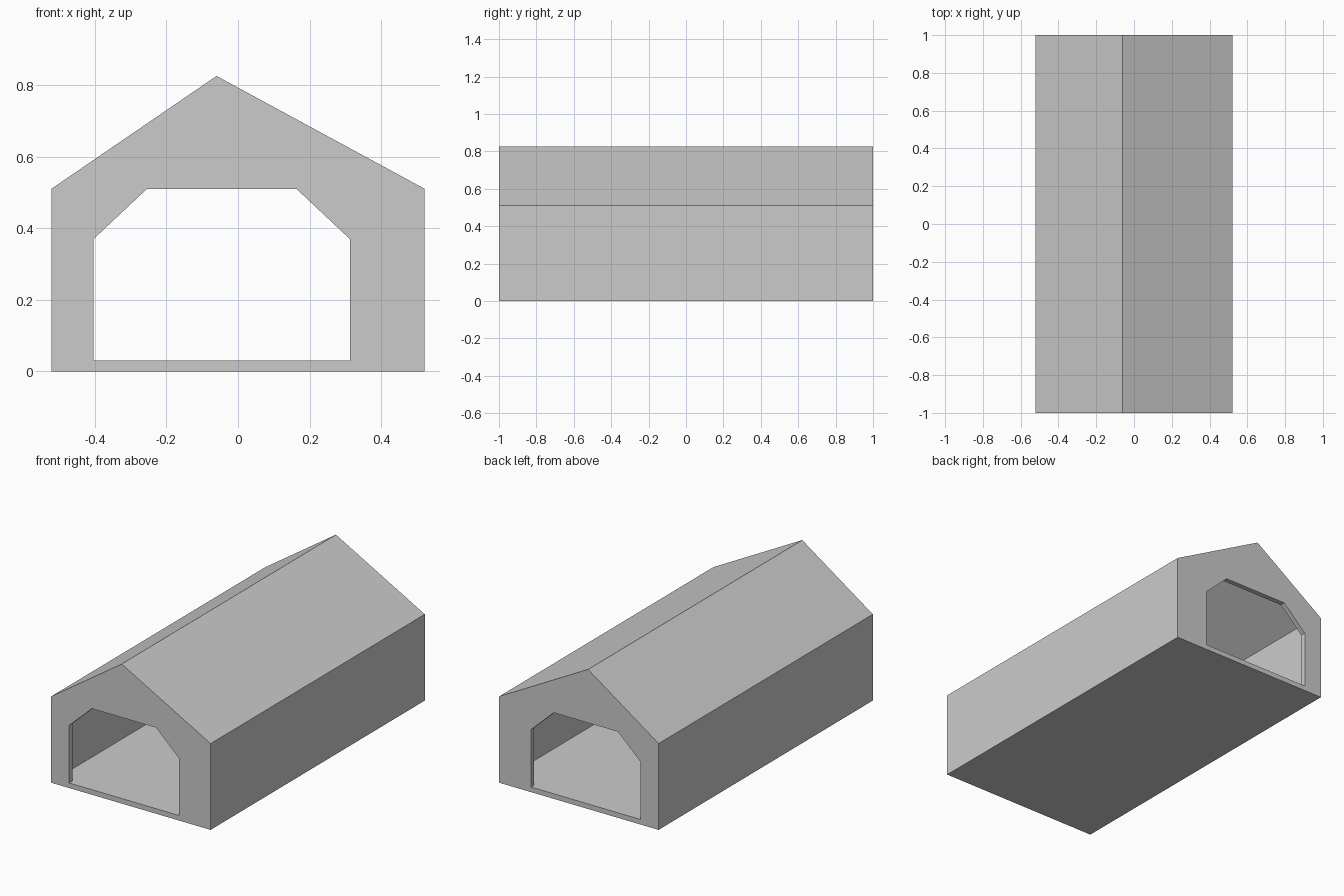
import bpy
import bmesh

if "Cube" in bpy.data.objects:
    bpy.data.objects.remove(bpy.data.objects["Cube"])

LENGTH = 2.0
WALL = 0.03


def prism(name, profile, length):
    """Extrude an (x, z) profile along y, centred on y = 0."""
    bm = bmesh.new()
    face = bm.faces.new([bm.verts.new((x, -length / 2, z)) for x, z in profile])
    ext = bmesh.ops.extrude_face_region(bm, geom=[face], use_keep_orig=True)
    moved = [v for v in ext["geom"] if isinstance(v, bmesh.types.BMVert)]
    bmesh.ops.translate(bm, verts=moved, vec=(0, length, 0))
    bmesh.ops.recalc_face_normals(bm, faces=bm.faces)
    mesh = bpy.data.meshes.new(name)
    bm.to_mesh(mesh)
    bm.free()
    obj = bpy.data.objects.new(name, mesh)
    bpy.context.collection.objects.link(obj)
    return obj


def cut(target, cutter):
    """Subtract the cutter, apply the result and discard the cutter."""
    cutter.hide_render = True
    mod = target.modifiers.new("cut", "BOOLEAN")
    mod.operation = "DIFFERENCE"
    mod.solver = "EXACT"
    mod.object = cutter
    bpy.context.view_layer.objects.active = target
    bpy.ops.object.modifier_apply(modifier=mod.name)
    bpy.data.objects.remove(cutter)


# Outer shell with an off-centre ridge
shed = prism("gabled_shed", [(-0.521, 0), (0.521, 0), (0.521, 0.51),
                             (-0.06, 0.825), (-0.521, 0.51)], LENGTH)

# Hollow interior, leaving thin walls, floor, roof and gable ends
cut(shed, prism("cavity_cutter", [(-0.491, WALL), (0.491, WALL), (0.491, 0.508),
                                  (-0.06, 0.797), (-0.491, 0.508)],
                LENGTH - 2 * WALL))

# Chamfered doorway through both gable ends, level with the floor
cut(shed, prism("doorway_cutter", [(-0.404, WALL), (0.313, WALL), (0.313, 0.369),
                                   (0.164, 0.509), (-0.255, 0.509), (-0.404, 0.369)],
                LENGTH + 0.2))
